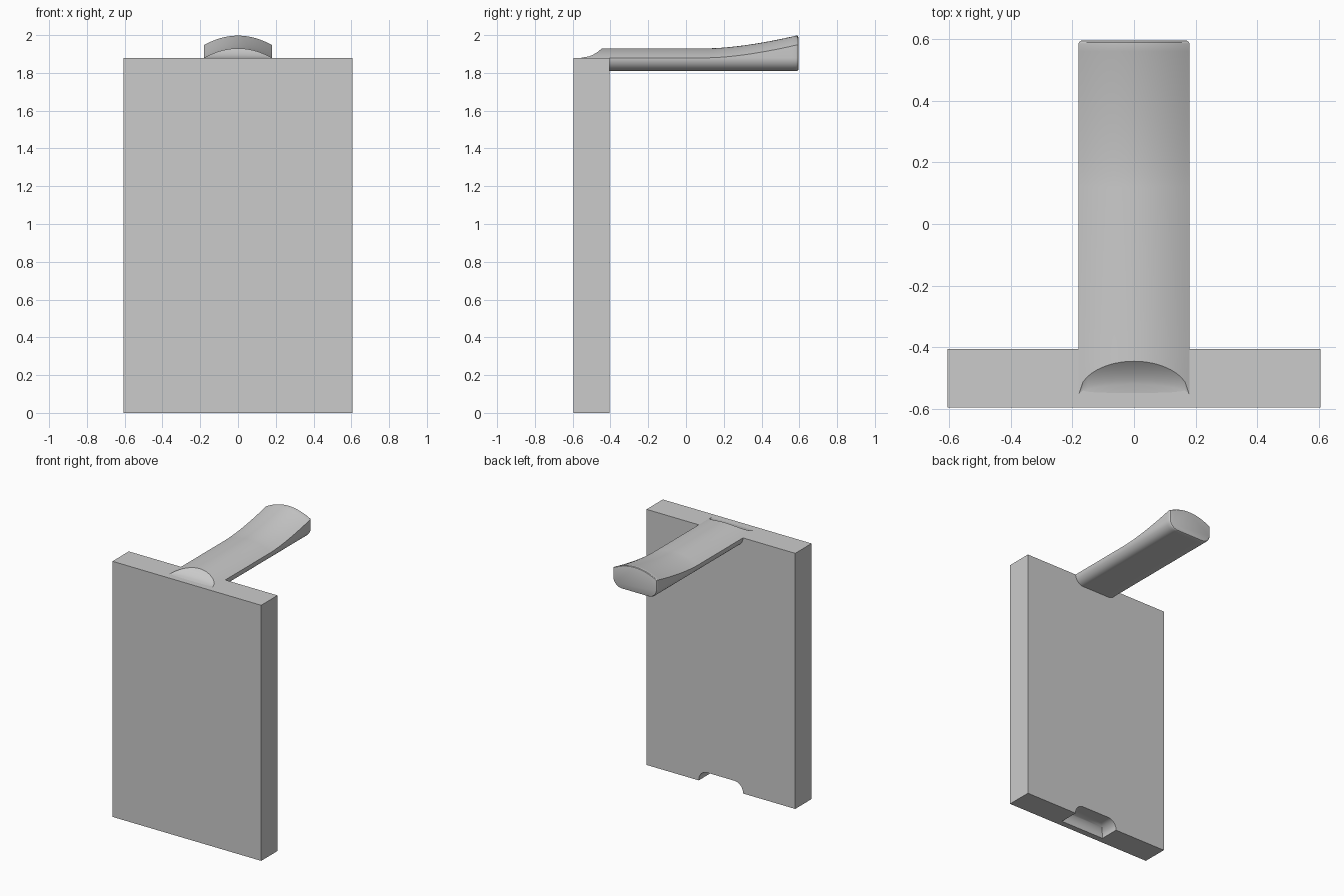
import bpy, bmesh, math

default = bpy.data.objects.get("Cube")
if default:
    bpy.data.objects.remove(default)

grey = bpy.data.materials.new("plain grey")
grey.use_nodes = True
colour = (0.6, 0.6, 0.6, 1)
grey.diffuse_color = colour
grey.node_tree.nodes["Principled BSDF"].inputs["Base Color"].default_value = colour

TOP = 1.88         # top of the panel
HALF = 0.18        # half width of the handle
BASE = 1.81        # underside of the handle
RISE = 0.05        # crown of the handle's upper face
END = 0.595
COLS = 24


def add_object(name, bm):
    bmesh.ops.recalc_face_normals(bm, faces=bm.faces)
    mesh = bpy.data.meshes.new(name)
    bm.to_mesh(mesh)
    bm.free()
    obj = bpy.data.objects.new(name, mesh)
    bpy.context.collection.objects.link(obj)
    mesh.materials.append(grey)
    return obj


def box(bm, lo, hi):
    bmesh.ops.create_cube(bm, size=1)
    for v in bm.verts:
        for i in range(3):
            v.co[i] = lo[i] if v.co[i] < 0 else hi[i]


def smooth(obj, degrees):
    bpy.ops.object.select_all(action="DESELECT")
    obj.select_set(True)
    bpy.context.view_layer.objects.active = obj
    bpy.ops.object.shade_smooth_by_angle(angle=math.radians(degrees))


# Panel
bm = bmesh.new()
box(bm, (-0.605, -END, 0), (0.605, -0.405, TOP))
panel = add_object("panel", bm)

# Stacking notch in the lower back edge, rounded along its roof
bm = bmesh.new()
box(bm, (-HALF, -0.55, -0.1), (HALF, -0.2, 0.075))
roof = [e for e in bm.edges if all(v.co.z > 0 for v in e.verts)]
bmesh.ops.bevel(bm, geom=roof, offset=0.07, segments=10, profile=0.5, affect="EDGES")
cutter = add_object("notch_cutter", bm)
cutter.hide_render = True
cutter.hide_set(True)
cut = panel.modifiers.new("notch", "BOOLEAN")
cut.operation = "DIFFERENCE"
cut.solver = "EXACT"
cut.object = cutter
bpy.context.view_layer.objects.active = panel
bpy.ops.object.modifier_apply(modifier=cut.name)
bpy.data.objects.remove(cutter)
smooth(panel, 35)


# Handle: rings of points along y, crowned on top and rounded below
def crown(x):
    return TOP + RISE * (1 - (x / HALF) ** 2)


def lift(y):
    return 0.07 * (max(0, y - 0.12) / (END - 0.12)) ** 1.6


def ramp_y(z):
    return -0.555 + 0.11 * math.sqrt(max(0, z - TOP) / RISE)


xs = [HALF * (2 * i / COLS - 1) for i in range(COLS + 1)]
radius = TOP - BASE
corner = [(HALF - radius + radius * math.cos(a), TOP - radius * math.sin(a))
          for a in (math.pi / 2 * k / 10 for k in range(11))]
lower = corner + [(-x, z) for x, z in reversed(corner)]


def ring(y, inset=0):
    mid = (BASE + TOP + lift(y)) / 2
    pts = [(x, y, crown(x) + lift(y)) for x in xs] + [(x, y, z) for x, z in lower]
    sx, sz = 1 - inset / HALF, 1 - inset / 0.1
    return [(x * sx, py, mid + (z - mid) * sz) for x, py, z in pts]


def ramp_ring(t):
    pts = []
    for x in xs:
        z = TOP + (crown(x) - TOP) * (1 - t)
        pts.append((x, ramp_y(z), z - 0.001 * t))
    return pts + [(x, -0.5, z) for x, z in lower]


rings = [ramp_ring(1 - k / 10) for k in range(11)]
rings += [ring(-0.42)]
rings += [ring(0.12 + (END - 0.132) * k / 20) for k in range(21)]
for k in (1, 2, 3):
    a = math.pi / 6 * k
    rings.append(ring(END - 0.012 + 0.012 * math.sin(a), 0.01 * (1 - math.cos(a))))

bm = bmesh.new()
loops = [[bm.verts.new(p) for p in r] for r in rings]
count = len(loops[0])
for a, b in zip(loops, loops[1:]):
    for i in range(count):
        j = (i + 1) % count
        bm.faces.new((a[i], a[j], b[j], b[i]))
bm.faces.new(loops[0])
bm.faces.new(loops[-1])
bmesh.ops.remove_doubles(bm, verts=bm.verts, dist=0.0001)
handle = add_object("handle", bm)
smooth(handle, 28)
